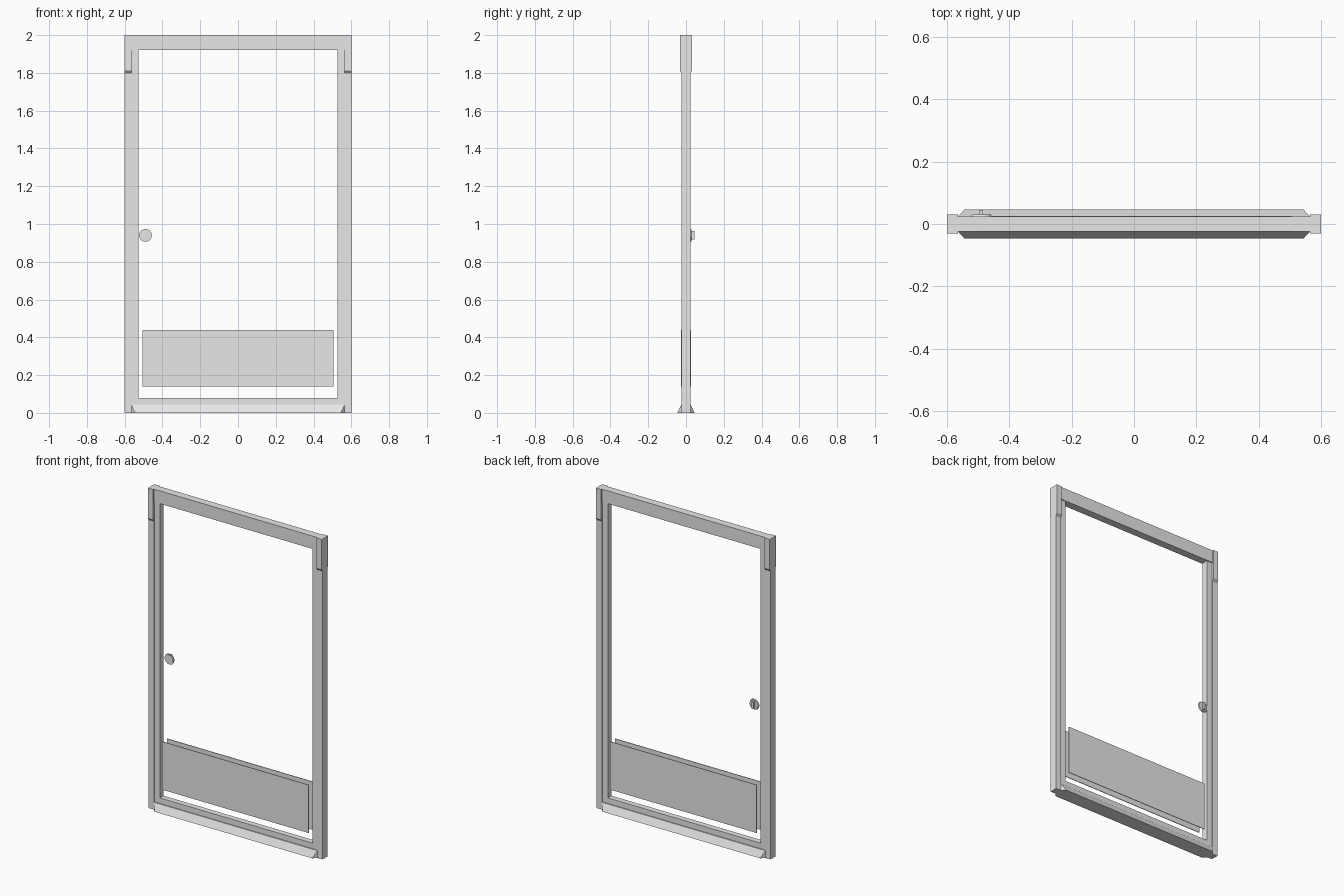
import bpy
import bmesh
from math import radians
from mathutils import Matrix, Vector

cube = bpy.data.objects.get("Cube")
if cube:
    bpy.data.objects.remove(cube, do_unlink=True)

grey = bpy.data.materials.new("light_grey")
grey.use_nodes = True
colour = (0.8, 0.8, 0.8, 1)
grey.diffuse_color = colour
grey.node_tree.nodes["Principled BSDF"].inputs["Base Color"].default_value = colour


def finish(name, bm):
    bmesh.ops.recalc_face_normals(bm, faces=bm.faces[:])
    mesh = bpy.data.meshes.new(name)
    bm.to_mesh(mesh)
    bm.free()
    mesh.materials.append(grey)
    obj = bpy.data.objects.new(name, mesh)
    bpy.context.collection.objects.link(obj)
    return obj


def box(name, x, y, z):
    """Box from (min, max) ranges."""
    bm = bmesh.new()
    bmesh.ops.create_cube(bm, size=1)
    for v in bm.verts:
        v.co = Vector([r[0] if c < 0 else r[1] for c, r in zip(v.co, (x, y, z))])
    return finish(name, bm)


def prism(name, profile, x0, x1):
    """Extrude a (y, z) profile along x."""
    bm = bmesh.new()
    face = bm.faces.new([bm.verts.new((x0, y, z)) for y, z in profile])
    out = bmesh.ops.extrude_face_region(bm, geom=[face])["geom"]
    verts = [g for g in out if isinstance(g, bmesh.types.BMVert)]
    bmesh.ops.translate(bm, verts=verts, vec=(x1 - x0, 0, 0))
    return finish(name, bm)


def disc(name, centre, y0, y1, r0, r1):
    """Round plate facing along y."""
    bm = bmesh.new()
    turn = Matrix.Translation((centre[0], (y0 + y1) / 2, centre[1])) @ Matrix.Rotation(radians(-90), 4, 'X')
    bmesh.ops.create_cone(bm, cap_ends=True, segments=16, radius1=r0, radius2=r1,
                          depth=y1 - y0, matrix=turn)
    return finish(name, bm)


outer, seam, inner = 0.6, 0.565, 0.527
depth, recess, thick = 0.024, 0.018, 0.031

# Jambs, recessed stiles and upper corner blocks
block = [(-thick, 2), (thick, 2), (thick, 1.81), (depth, 1.8), (-depth, 1.8), (-thick, 1.81)]
for side, s in (("left", 1), ("right", -1)):
    box(side + "_jamb", sorted((s * seam, s * outer)), (-depth, depth), (0, 1.8))
    box(side + "_stile", sorted((s * inner, s * seam)), (-recess, recess), (0, 1.92))
    prism(side + "_corner_block", block, s * seam, s * outer)

# Header and bottom rail
box("header", (-seam, seam), (-depth, depth), (1.92, 2))
box("bottom_rail", (-inner, inner), (-recess, recess), (0.045, 0.08))
box("threshold", (-seam, seam), (-depth, depth), (0, 0.045))

for side, s in (("front", -1), ("back", 1)):
    # Sloped sill with angled ends
    bm = bmesh.new()
    for e in (-1, 1):
        for x, y, z in ((seam, depth, 0), (seam, depth, 0.045), (0.545, 0.046, 0)):
            bm.verts.new((e * x, s * y, z))
    bmesh.ops.convex_hull(bm, input=bm.verts[:])
    bmesh.ops.dissolve_limit(bm, angle_limit=radians(1), verts=bm.verts[:], edges=bm.edges[:])
    finish(side + "_sill", bm)
    # Kick plate
    box(side + "_kick_plate", (-0.505, 0.505), sorted((s * 0.022, s * 0.026)), (0.14, 0.44))

# Thumb turn: backing, rose and blade
hub = (-0.49, 0.94)
disc("turn_backing", hub, 0.02, 0.024, 0.028, 0.028)
disc("turn_rose", hub, 0.024, 0.03, 0.034, 0.03)
box("turn_blade", (hub[0] - 0.006, hub[0] + 0.006), (0.03, 0.045), (hub[1] - 0.022, hub[1] + 0.022))
